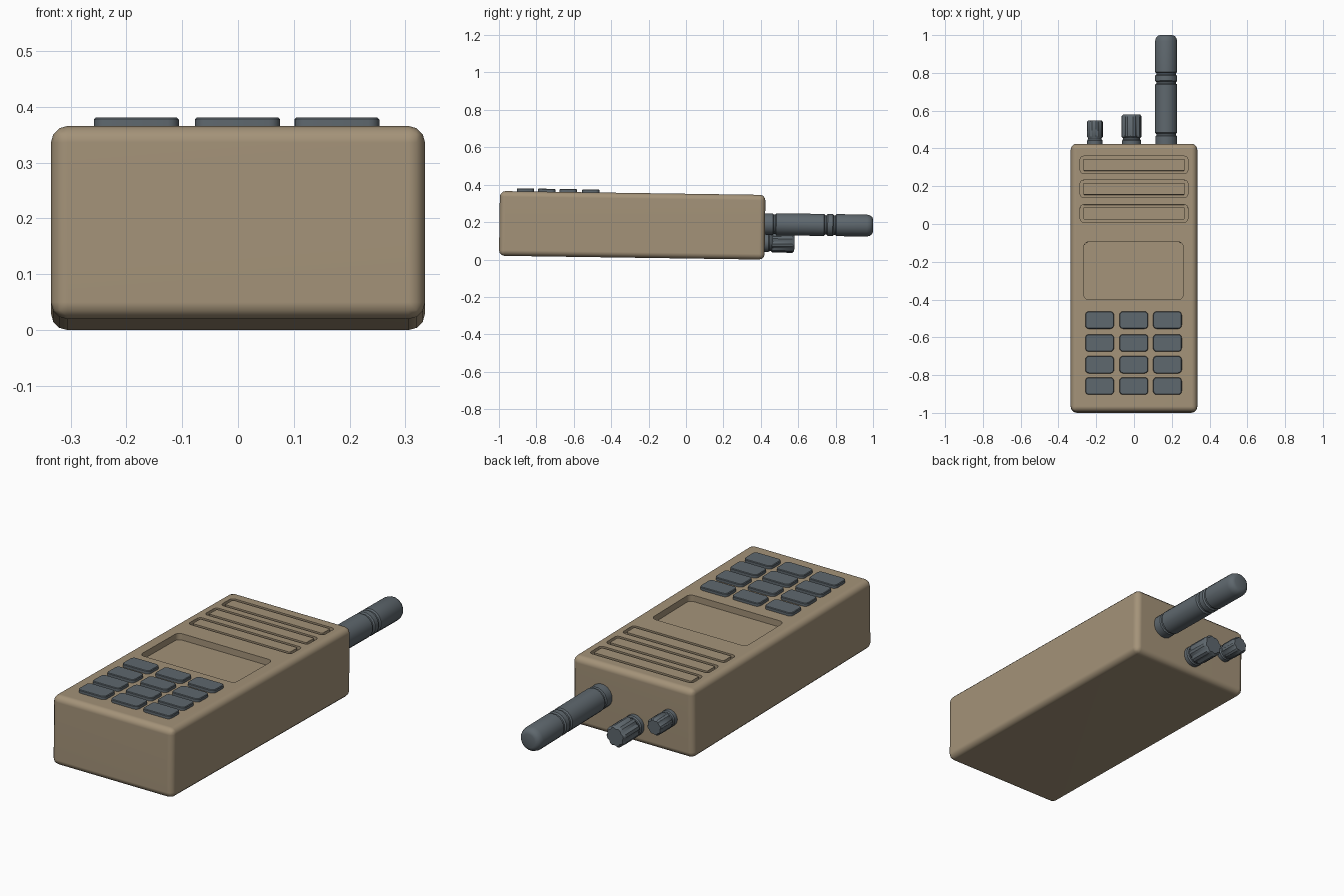
import bpy, bmesh, math
from mathutils import Matrix

if "Cube" in bpy.data.objects:
    bpy.data.objects.remove(bpy.data.objects["Cube"])

TOP = 0.346      # body thickness
TILT = 0.0145    # the body leans slightly toward its rear end


def material(name, rgb):
    m = bpy.data.materials.new(name)
    m.diffuse_color = (*rgb, 1)
    m.use_nodes = True
    m.node_tree.nodes["Principled BSDF"].inputs["Base Color"].default_value = m.diffuse_color
    return m


tan = material("tan casing", (0.37, 0.29, 0.19))
grey = material("slate grey rubber", (0.113, 0.137, 0.155))


def finish(name, bm, mat):
    bmesh.ops.recalc_face_normals(bm, faces=bm.faces)
    me = bpy.data.meshes.new(name)
    bm.to_mesh(me)
    bm.free()
    me.materials.append(mat)
    ob = bpy.data.objects.new(name, me)
    bpy.context.collection.objects.link(ob)
    return ob


def smooth(ob, degrees=35):
    ob.data.shade_smooth()
    ob.data.set_sharp_from_angle(angle=math.radians(degrees))


def rounded_rect(x0, x1, y0, y1, r, n=4):
    pts = []
    for i, (cx, cy) in enumerate([(x1 - r, y1 - r), (x0 + r, y1 - r), (x0 + r, y0 + r), (x1 - r, y0 + r)]):
        for k in range(n + 1):
            a = math.pi / 2 * (i + k / n)
            pts.append((cx + r * math.cos(a), cy + r * math.sin(a)))
    return pts


def loft(bm, rings, closed=False):
    """Skin a list of rings; cap the ends, or join last to first."""
    vs = [[bm.verts.new(p) for p in ring] for ring in rings]
    n = len(vs[0])
    pairs = list(zip(vs, vs[1:])) + ([(vs[-1], vs[0])] if closed else [])
    for a, b in pairs:
        for i in range(n):
            bm.faces.new((a[i], a[(i + 1) % n], b[(i + 1) % n], b[i]))
    if not closed:
        bm.faces.new(vs[0])
        bm.faces.new(vs[-1])


def pad(bm, rect, r, levels):
    """Rounded plate; levels are (z, inset)."""
    x0, x1, y0, y1 = rect
    loft(bm, [[(x, y, z) for x, y in rounded_rect(x0 + i, x1 - i, y0 + i, y1 - i, r - i)] for z, i in levels])


def turned(name, x, z, profile, sides, flute_from=None):
    """Turned part along y; profile is (y, radius). Rings past flute_from get grooves."""
    bm = bmesh.new()
    rings = []
    for y, rad in profile:
        ring = []
        for i in range(sides):
            a = 2 * math.pi * (i + 0.5) / sides
            k = 0.88 if flute_from is not None and y >= flute_from and i % 3 == 0 else 1
            ring.append((x + rad * k * math.cos(a), y, z + rad * k * math.sin(a)))
        rings.append(ring)
    loft(bm, rings)
    ob = finish(name, bm, grey)
    smooth(ob)
    return ob


# Casing: rounded box
bm = bmesh.new()
bmesh.ops.create_cube(bm, size=1, matrix=Matrix.Translation((0, -0.29, TOP / 2)) @ Matrix.Diagonal((0.67, 1.42, TOP, 1)))
bmesh.ops.bevel(bm, geom=bm.edges[:], offset=0.03, segments=3, profile=0.5, affect='EDGES')
body = finish("casing", bm, tan)

# Cutter: display recess and three ring grooves of the speaker
bm = bmesh.new()
pad(bm, (-0.265, 0.26, -0.405, -0.1), 0.025, [(TOP - 0.032, 0), (TOP + 0.05, 0)])
for cy in (0.308, 0.181, 0.051):
    outer = rounded_rect(-0.285, 0.285, cy - 0.046, cy + 0.046, 0.018)
    inner = rounded_rect(-0.269, 0.269, cy - 0.031, cy + 0.031, 0.006)
    lo, hi = TOP - 0.016, TOP + 0.05
    loft(bm, [[(x, y, z) for x, y in ring] for ring, z in ((outer, lo), (outer, hi), (inner, hi), (inner, lo))], closed=True)
cutter = finish("recess_cutter", bm, tan)
cutter.hide_render = True

cut = body.modifiers.new("recesses", 'BOOLEAN')
cut.operation = 'DIFFERENCE'
cut.solver = 'EXACT'
cut.object = cutter
bpy.context.view_layer.update()
graph = bpy.context.evaluated_depsgraph_get()
carved = bpy.data.meshes.new_from_object(body.evaluated_get(graph))
body.modifiers.clear()
body.data = carved
bpy.data.objects.remove(cutter)
smooth(body)
body.modifiers.new("even_shading", 'WEIGHTED_NORMAL').keep_sharp = True

# Keypad: four rows of three keys
for row, cy in enumerate((-0.514, -0.635, -0.75, -0.863)):
    for col, cx in enumerate((-0.182, -0.001, 0.177)):
        bm = bmesh.new()
        pad(bm, (cx - 0.076, cx + 0.076, cy - 0.046, cy + 0.046), 0.02,
            [(TOP - 0.01, 0), (TOP + 0.013, 0), (TOP + 0.016, 0.003)])
        smooth(finish(f"key_{row + 1}_{col + 1}", bm, grey), 30)

# Antenna with collar and grooved band
turned("antenna", 0.17, 0.19, [
    (0.40, 0.058), (0.462, 0.058), (0.467, 0.053), (0.475, 0.053), (0.48, 0.06),
    (0.735, 0.06), (0.741, 0.053), (0.749, 0.053), (0.755, 0.06), (0.782, 0.06),
    (0.788, 0.053), (0.796, 0.053), (0.802, 0.06), (0.965, 0.06), (0.982, 0.055),
    (0.993, 0.046), (0.997, 0.034)], 16)

# Two fluted control knobs
for name, x, z, r, end in (("large_knob", -0.013, 0.092, 0.054, 0.578), ("small_knob", -0.207, 0.18, 0.043, 0.546)):
    turned(name, x, z, [
        (0.40, r * 0.95), (0.44, r * 0.95), (0.446, r * 0.85), (0.454, r * 0.85), (0.46, r),
        (end - 0.01, r), (end, r * 0.85)], 24, flute_from=0.46)

# Lean everything and rest it on the ground
lean = Matrix.Translation((0, 0, 0.0056)) @ Matrix.Rotation(-TILT, 4, 'X')
for ob in bpy.data.objects:
    ob.data.transform(lean)
